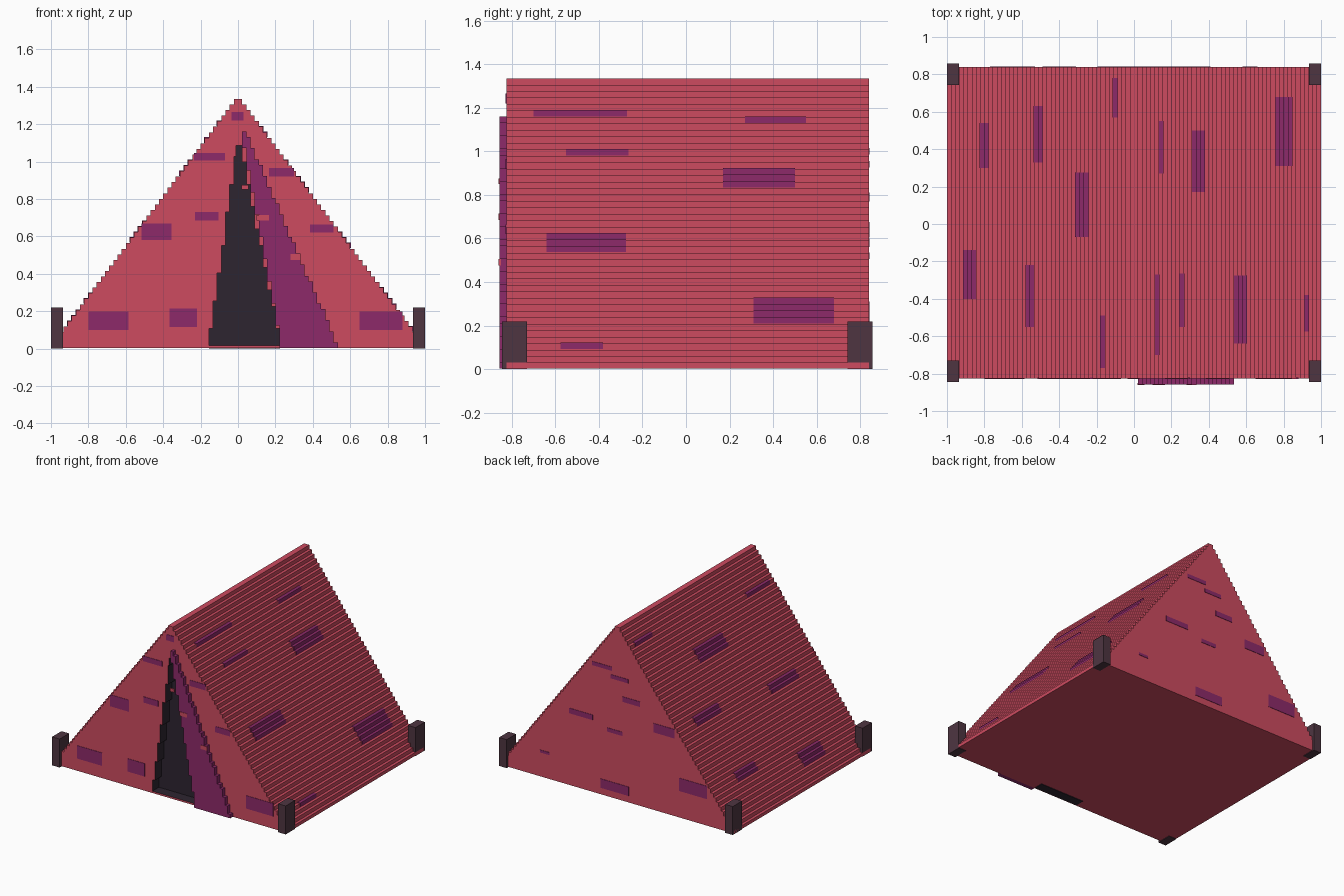
import bpy, bmesh

if "Cube" in bpy.data.objects:
    bpy.data.objects.remove(bpy.data.objects["Cube"])

N = 45                       # number of steps up each roof slope
DX, DZ = 1.0 / N, 1.335 / N
FRONT, BACK = -0.825, 0.84
BASE = 0.004
RECESS = -0.745


def material(name, rgb):
    m = bpy.data.materials.new(name)
    m.diffuse_color = (*rgb, 1)
    m.use_nodes = True
    m.node_tree.nodes["Principled BSDF"].inputs["Base Color"].default_value = m.diffuse_color
    return m


PINK = material("pink canvas", (0.61, 0.07, 0.117))
PURPLE = material("purple cloth", (0.27, 0.023, 0.144))
DARK = material("dark interior", (0.027, 0.018, 0.03))
WOOD = material("dark post", (0.077, 0.036, 0.053))


def finish(name, bm, mats):
    bmesh.ops.recalc_face_normals(bm, faces=bm.faces)
    me = bpy.data.meshes.new(name)
    bm.to_mesh(me)
    bm.free()
    for m in mats:
        me.materials.append(m)
    ob = bpy.data.objects.new(name, me)
    bpy.context.collection.objects.link(ob)
    return ob


def stepped(name, rows, y0, y1, mats):
    """Extrude a stepped outline made of rows (z0, z1, left, right)."""
    pts = []
    path = [p for z0, z1, l, r in rows for p in ((r, z0), (r, z1))]
    path += [p for z0, z1, l, r in reversed(rows) for p in ((l, z1), (l, z0))]
    for p in path:
        if not pts or abs(p[0] - pts[-1][0]) + abs(p[1] - pts[-1][1]) > 1e-5:
            pts.append(p)
    bm = bmesh.new()
    f = bm.faces.new([bm.verts.new((x, y0, z)) for x, z in pts])
    ext = bmesh.ops.extrude_face_region(bm, geom=[f], use_keep_orig=True)
    for v in ext["geom"]:
        if isinstance(v, bmesh.types.BMVert):
            v.co.y = y1
    return finish(name, bm, mats)


def add_box(bm, x0, x1, y0, y1, z0, z1):
    vs = bmesh.ops.create_cube(bm, size=1)["verts"]
    for v in vs:
        v.co = (x1 if v.co.x > 0 else x0, y1 if v.co.y > 0 else y0,
                z1 if v.co.z > 0 else z0)


def boxes(name, items, mat):
    bm = bmesh.new()
    for b in items:
        add_box(bm, *b)
    return finish(name, bm, [mat])


def snap(x):
    return round(x / DX) * DX


# Tent body: stepped triangular prism
body = stepped("tent_body",
               [(max(i * DZ, BASE), (i + 1) * DZ, i * DX - 1, 1 - i * DX)
                for i in range(N)], FRONT, BACK, [PINK, DARK])

# Door opening: stepped recess cut into the front
rows = []
for i in range(36):
    z0 = 0.018 + i * DZ
    t = i / 36
    rows.append((z0, z0 + DZ, min(snap(-0.155 * (1 - t)), -DX / 2),
                 max(snap(0.225 - 0.215 * t), DX / 2)))
cutter = stepped("door_cutter", rows, FRONT - 0.1, RECESS, [DARK])
mod = body.modifiers.new("door", 'BOOLEAN')
mod.operation = 'DIFFERENCE'
mod.solver = 'EXACT'
mod.object = cutter
bpy.context.view_layer.objects.active = body
bpy.ops.object.modifier_apply(modifier=mod.name)
bpy.data.objects.remove(cutter)
for p in body.data.polygons:        # walls and back of the recess are dark
    p.material_index = int(FRONT + 0.005 < p.center.y < RECESS + 0.01)

# Dark strip of the doorway seen from underneath
boxes("door_floor", [(-0.155, 0.225, FRONT + 0.01, RECESS, 0, 0.006)], DARK)

# Door flap folded to the right
rows = []
for i in range(39):
    z0 = 0.004 + i * DZ
    t = z0 / 1.18
    l = snap(0.23 - 0.22 * t)
    rows.append((z0, z0 + DZ, l, max(snap(0.535 - 0.51 * t), l + DX)))
stepped("door_flap", rows, -0.857, FRONT + 0.002, [PURPLE])
boxes("flap_marks", [(x0, x1, -0.860, -0.85, z0, z1) for x0, x1, z0, z1 in (
    (0.10, 0.165, 0.685, 0.715), (0.28, 0.335, 0.475, 0.505),
    (0.02, 0.055, 0.85, 0.875))], PINK)

# Corner posts
boxes("corner_posts", [(min(a, b), max(a, b), y0, y1, 0, 0.22)
                       for a, b in ((-1, -0.935), (0.935, 1))
                       for y0, y1 in ((-0.845, -0.73), (0.742, 0.857))], WOOD)

# Cloth patches on the gables: x0, x1, z0, z1
front = [(-0.8, -0.585, 0.10, 0.20), (-0.365, -0.22, 0.115, 0.215),
         (-0.515, -0.355, 0.58, 0.67), (-0.23, -0.105, 0.685, 0.73),
         (-0.235, -0.07, 1.005, 1.045), (-0.035, 0.03, 1.22, 1.265),
         (0.165, 0.30, 0.92, 0.965), (0.385, 0.51, 0.62, 0.665),
         (0.65, 0.88, 0.10, 0.20)]
# centre x, centre z, width, height
back = [(0.13, 1.0, 0.17, 0.03), (-0.02, 0.94, 0.15, 0.03),
        (0.31, 0.58, 0.2, 0.04), (0.02, 0.52, 0.13, 0.03),
        (-0.12, 0.79, 0.15, 0.04), (-0.4, 0.64, 0.18, 0.07),
        (0.62, 0.2, 0.08, 0.02), (0.02, 0.09, 0.24, 0.07),
        (-0.65, 0.26, 0.24, 0.1)]
boxes("front_patches", [(a, b, FRONT - 0.003, FRONT + 0.003, c, d)
                        for a, b, c, d in front], PURPLE)
boxes("back_patches", [(x - w / 2, x + w / 2, BACK - 0.003, BACK + 0.003,
                        z - h / 2, z + h / 2) for x, z, w, h in back], PURPLE)

# Cloth patches on the roof steps: y0, y1, z0, z1
right = [(-0.7, -0.27, 1.17, 1.20), (-0.55, -0.265, 0.972, 1.002),
         (-0.64, -0.275, 0.52, 0.61), (-0.575, -0.38, 0.085, 0.115),
         (0.27, 0.55, 1.115, 1.165), (0.17, 0.5, 0.84, 0.915),
         (0.31, 0.68, 0.205, 0.335)]
# y0, y1, |x| inner, |x| outer
left = [(0.30, 0.54, 0.785, 0.815), (0.33, 0.63, 0.49, 0.535),
        (0.57, 0.78, 0.09, 0.12), (-0.07, 0.275, 0.255, 0.30),
        (-0.40, -0.14, 0.855, 0.915), (-0.55, -0.22, 0.535, 0.58),
        (-0.77, -0.49, 0.155, 0.185)]


def roof_patches(name, side, spec):
    items = []
    for y0, y1, z0, z1 in spec:
        first = round(z0 / DZ)
        for i in range(first, max(first + 1, round(z1 / DZ))):
            hw = 1 - i * DX
            xs = sorted((side * (hw - DX), side * (hw + 0.003)))
            items.append((*xs, y0, y1, i * DZ + 0.003, (i + 1) * DZ + 0.003))
    boxes(name, items, PURPLE)


roof_patches("right_roof_patches", 1, right)
roof_patches("left_roof_patches", -1,
             [(a, b, (1 - d) * 1.335, (1 - c) * 1.335) for a, b, c, d in left])
